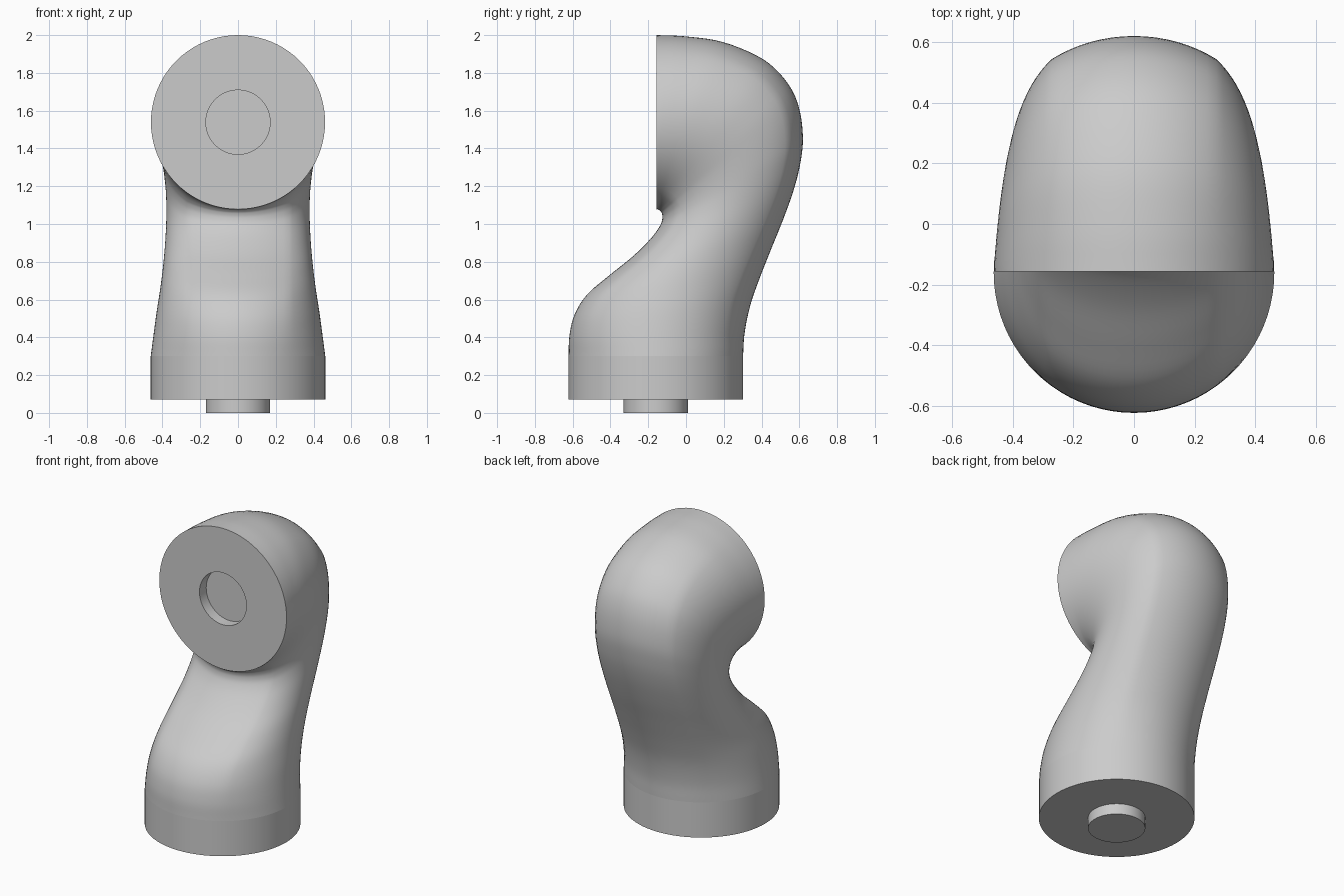
import bpy, bmesh, math
from mathutils import Vector

if "Cube" in bpy.data.objects:
    bpy.data.objects.remove(bpy.data.objects["Cube"], do_unlink=True)

SIDES, STEPS = 80, 5
RADIUS, PIN, AXIS_Y, FLANGE_Y = 0.462, 0.17, -0.16, -0.156
CORNER = math.radians(54)   # where the round spine meets the flank

grey = bpy.data.materials.new("light grey")
grey.use_nodes = True
colour = (0.6, 0.6, 0.6, 1)
grey.diffuse_color = colour
grey.node_tree.nodes["Principled BSDF"].inputs["Base Color"].default_value = colour


def finish(bm, name):
    bmesh.ops.recalc_face_normals(bm, faces=bm.faces)
    mesh = bpy.data.meshes.new(name)
    bm.to_mesh(mesh)
    bm.free()
    mesh.materials.append(grey)
    obj = bpy.data.objects.new(name, mesh)
    bpy.context.collection.objects.link(obj)
    bpy.ops.object.select_all(action='DESELECT')
    obj.select_set(True)
    bpy.context.view_layer.objects.active = obj
    bpy.ops.object.shade_smooth_by_angle(angle=math.radians(35))


def section(bm, inner, outer, half_width, radius):
    """Ring with circular front and back strips joined by curved flanks."""
    mid, arm = (inner + outer) / 2, (outer - inner) / 2
    depth = arm.length
    cc, sc = math.cos(CORNER), math.sin(CORNER)
    ring = []
    for i in range(SIDES):
        a = 2 * math.pi * i / SIDES
        c, s = abs(math.cos(a)), abs(math.sin(a))
        if c < cc:
            x, d = radius * c, depth - radius * (1 - s)
        else:
            x = radius * cc + (half_width - radius * cc) * (c - cc) / (1 - cc)
            d = (depth - radius * (1 - sc)) * s / sc
        p = mid + arm.normalized() * math.copysign(d, math.sin(a))
        ring.append(bm.verts.new((math.copysign(x, math.cos(a)), p.x, p.y)))
    return ring


def disc_ring(bm, y, z, r, upright):
    """Circle of radius r, facing the front if upright, else facing up."""
    arm = Vector((0, r)) if upright else Vector((r, 0))
    return section(bm, Vector((y, z)) - arm, Vector((y, z)) + arm, r, r)


def bridge(bm, a, b):
    for i in range(SIDES):
        j = (i + 1) % SIDES
        bm.faces.new((a[i], a[j], b[j], b[i]))


def spline(p, q, r, s, t):
    return 0.5 * (2 * q + (r - p) * t + (2 * p - 5 * q + 4 * r - s) * t * t
                  + (3 * q - p - 3 * r + s) * t ** 3)


# Elbow sections: inner y, z, outer y, z, half width
keys = [Vector(k) for k in (
    (-0.622, 0.30, 0.302, 0.30, 0.462),
    (-0.617, 0.41, 0.310, 0.42, 0.447),
    (-0.59, 0.52, 0.338, 0.56, 0.430),
    (-0.525, 0.625, 0.385, 0.70, 0.411),
    (-0.41, 0.725, 0.448, 0.86, 0.395),
    (-0.28, 0.83, 0.513, 1.02, 0.384),
    (-0.185, 0.925, 0.570, 1.18, 0.379),
    (-0.138, 0.99, 0.605, 1.32, 0.381),
    (-0.125, 1.03, 0.619, 1.46, 0.388),
    (-0.128, 1.056, 0.597, 1.62, 0.400),
    (-0.136, 1.068, 0.535, 1.75, 0.414),
    (-0.144, 1.075, 0.41, 1.871, 0.43),
    (-0.15, 1.078, 0.2, 1.962, 0.446),
    (-0.154, 1.078, 0.0, 1.993, 0.456),
    (FLANGE_Y, 1.078, FLANGE_Y, 2.0, 0.462))]
path = [2 * keys[0] - keys[1]] + keys + [2 * keys[-1] - keys[-2]]

# Elbow shell with a flat front flange and a round socket
bm = bmesh.new()
rings = []
for i in range(len(keys) - 1):
    for k in range(STEPS):
        v = spline(*path[i:i + 4], k / STEPS)
        rings.append(section(bm, Vector(v[0:2]), Vector(v[2:4]), v[4], RADIUS))
centre_z = (keys[-1][1] + keys[-1][3]) / 2
for y, r in ((FLANGE_Y, 0.461), (FLANGE_Y, PIN), (FLANGE_Y + 0.07, PIN)):
    rings.append(disc_ring(bm, y, centre_z, r, True))
for a, b in zip(rings, rings[1:]):
    bridge(bm, a, b)
bm.faces.new(rings[-1])
bm.faces.new(rings[0])
finish(bm, "elbow_housing")

# Round base collar and locating pin
for name, r, low, high in (("base_collar", RADIUS, 0.07, 0.30), ("base_pin", PIN, 0.0, 0.07)):
    bm = bmesh.new()
    ends = [disc_ring(bm, AXIS_Y, z, r, False) for z in (low, high)]
    bridge(bm, *ends)
    for ring in ends:
        bm.faces.new(ring)
    finish(bm, name)
